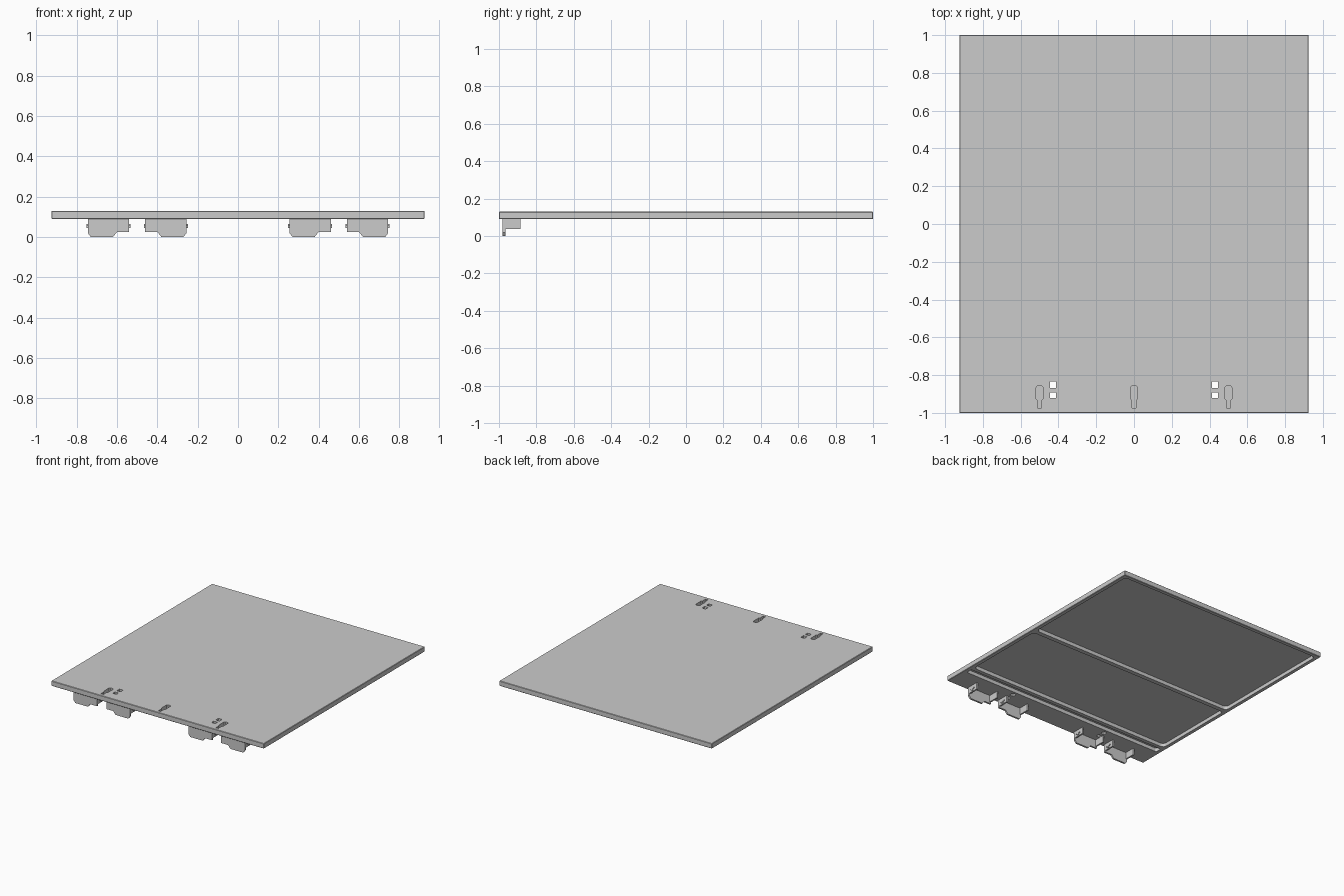
import bpy, bmesh, math

if "Cube" in bpy.data.objects:
    bpy.data.objects.remove(bpy.data.objects["Cube"])


def add_prism(bm, pts, lo, hi, axis="z"):
    """Extrude a 2D outline: (x, y) along z, or (x, z) along y."""
    def place(p, d):
        return (p[0], p[1], d) if axis == "z" else (p[0], d, p[1])
    a = [bm.verts.new(place(p, lo)) for p in pts]
    b = [bm.verts.new(place(p, hi)) for p in pts]
    n = len(pts)
    bm.faces.new(a)
    bm.faces.new(b[::-1])
    for i in range(n):
        bm.faces.new((a[i], b[i], b[(i + 1) % n], a[(i + 1) % n]))


def rect(x0, x1, y0, y1):
    return [(x0, y0), (x1, y0), (x1, y1), (x0, y1)]


def round_rect(x0, x1, y0, y1, r, seg=4):
    pts = []
    for cx, cy, start in ((x1 - r, y1 - r, 0), (x0 + r, y1 - r, 90),
                          (x0 + r, y0 + r, 180), (x1 - r, y0 + r, 270)):
        for i in range(seg + 1):
            t = math.radians(start + 90 * i / seg)
            pts.append((cx + r * math.cos(t), cy + r * math.sin(t)))
    return pts


def finish(bm, name):
    bmesh.ops.recalc_face_normals(bm, faces=bm.faces)
    mesh = bpy.data.meshes.new(name)
    bm.to_mesh(mesh)
    bm.free()
    ob = bpy.data.objects.new(name, mesh)
    bpy.context.collection.objects.link(ob)
    return ob


# Main panel slab with softly broken edges
bm = bmesh.new()
add_prism(bm, rect(-0.925, 0.925, -1, 1), 0.09, 0.13)
bmesh.ops.bevel(bm, geom=bm.edges[:], offset=0.003, segments=1, affect="EDGES")
panel = finish(bm, "panel")

# Cutter: shallow pockets in the underside
bm = bmesh.new()
for y0, y1, r in ((-0.815, -0.765, 0.015), (-0.735, -0.065, 0.03), (-0.03, 0.97, 0.03)):
    add_prism(bm, round_rect(-0.895, 0.895, y0, y1, r), 0.05, 0.118)

# Cutter: keyhole recesses in the top
for cx in (-0.5, 0, 0.5):
    key = [(0.01, -0.975), (0.01, -0.935), (0.018, -0.925), (0.018, -0.865), (0.01, -0.855)]
    outline = [(cx + x, y) for x, y in key] + [(cx - x, y) for x, y in key[::-1]]
    add_prism(bm, outline, 0.1, 0.2)

# Cutter: paired latch slots running right through
for s in (-1, 1):
    for y0, y1 in ((-0.92, -0.893), (-0.868, -0.835)):
        add_prism(bm, rect(s * 0.43 - 0.016, s * 0.43 + 0.016, y0, y1), 0.05, 0.2)
cutter = finish(bm, "panel_cutter")
cutter.hide_render = True

mod = panel.modifiers.new("cuts", "BOOLEAN")
mod.operation = "DIFFERENCE"
mod.solver = "EXACT"
mod.object = cutter
bpy.context.view_layer.objects.active = panel
bpy.ops.object.modifier_apply(modifier="cuts")
bpy.data.objects.remove(cutter)

# Hanging brackets: hook plate, two side flanges and small side bumps
profile = [(0.04, 0.092), (0.245, 0.092), (0.245, 0.02), (0.23, 0.0),
           (0.12, 0.0), (0.10, 0.025), (0.04, 0.025)]
for s, side in ((-1, "left"), (1, "right")):
    for m, place in ((-1, "inner"), (1, "outer")):
        def fx(x):
            return s * (0.5 + m * x)
        bm = bmesh.new()
        add_prism(bm, [(fx(x), z) for x, z in profile], -0.98, -0.966, "y")
        for xa, xb, out in ((0.04, 0.052, -1), (0.233, 0.245, 1)):
            add_prism(bm, rect(fx(xa), fx(xb), -0.97, -0.885), 0.038, 0.092)
            edge = xa if out < 0 else xb
            add_prism(bm, rect(fx(edge - out * 0.002), fx(edge + out * 0.006), -0.95, -0.91), 0.056, 0.064)
            add_prism(bm, rect(fx(edge - out * 0.002), fx(edge + out * 0.006), -0.937, -0.923), 0.044, 0.056)
        finish(bm, f"{side}_{place}_bracket")
